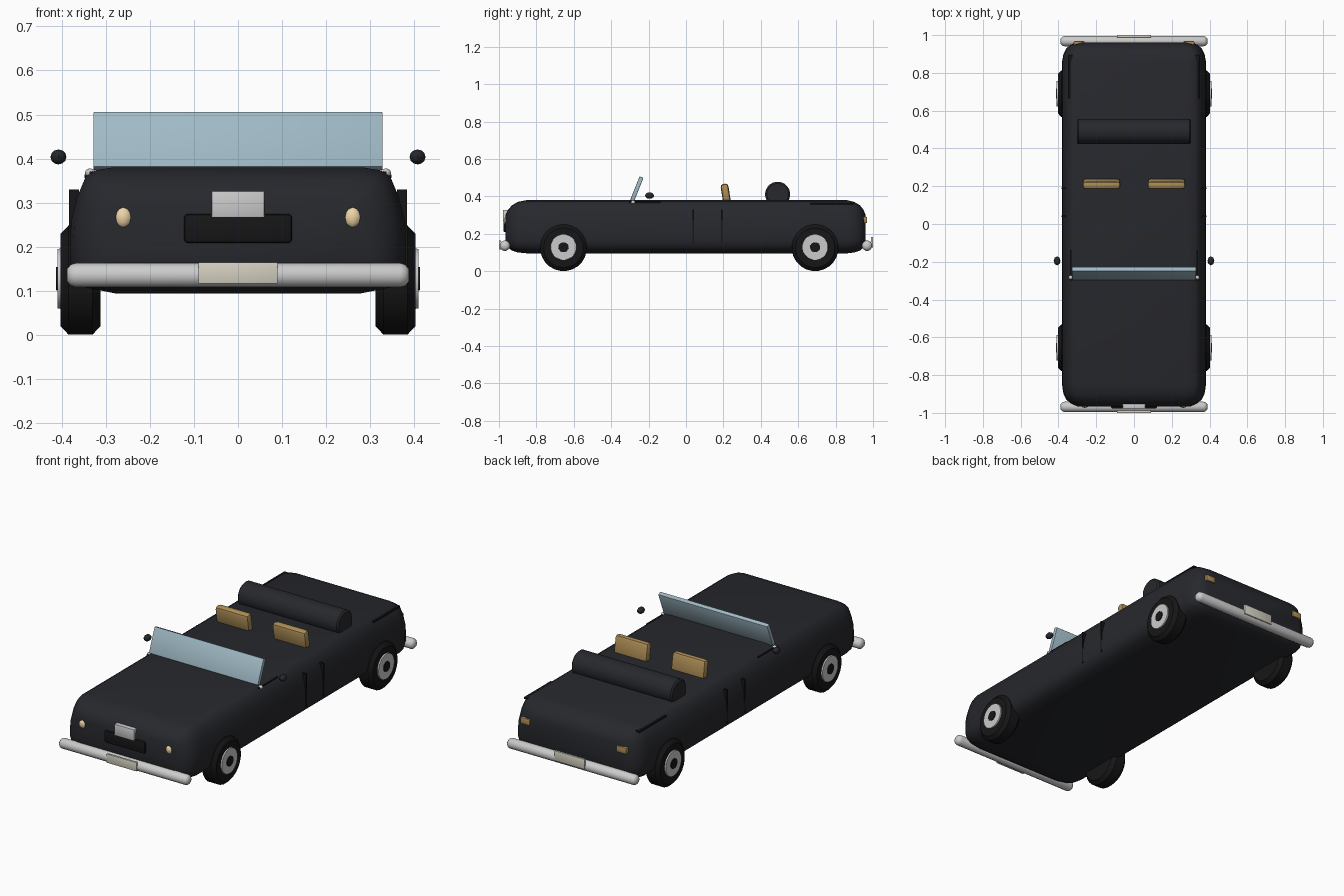
import bpy, bmesh, math
from mathutils import Vector

if "Cube" in bpy.data.objects:
    bpy.data.objects.remove(bpy.data.objects["Cube"])

def mat(name, r, g, b, a=1):
    m = bpy.data.materials.new(name)
    m.diffuse_color = (r, g, b, a)
    m.use_nodes = True
    m.node_tree.nodes["Principled BSDF"].inputs["Base Color"].default_value = m.diffuse_color
    return m

PAINT = mat("paint", .02, .021, .026)
RUBBER = mat("rubber", .008, .008, .009)
CHROME = mat("chrome", .75, .75, .77)
GLASS = mat("glass", .35, .49, .56, .85)
TAN = mat("tan", .42, .27, .09)
LAMP = mat("lamp", .85, .66, .38)
PLATE = mat("plate", .66, .63, .53)

def finish(bm, name, m, angle=40):
    bmesh.ops.recalc_face_normals(bm, faces=bm.faces)
    me = bpy.data.meshes.new(name)
    bm.to_mesh(me)
    bm.free()
    ob = bpy.data.objects.new(name, me)
    bpy.context.collection.objects.link(ob)
    me.materials.append(m)
    bpy.ops.object.select_all(action='DESELECT')
    ob.select_set(True)
    bpy.context.view_layer.objects.active = ob
    bpy.ops.object.shade_smooth_by_angle(angle=math.radians(angle))
    return ob

def loft(rings, name, m, angle=40):
    bm = bmesh.new()
    vs = [[bm.verts.new(p) for p in r] for r in rings]
    n = len(vs[0])
    for a, b in zip(vs, vs[1:]):
        for i in range(n):
            j = (i + 1) % n
            bm.faces.new((a[i], a[j], b[j], b[i]))
    bm.faces.new(vs[0])
    bm.faces.new(vs[-1])
    return finish(bm, name, m, angle)

def lathe_x(name, profile, y, z, m, n=24, angle=40):
    """Turn (x, radius) points around an axis parallel to x."""
    rings = [[(x, y + r * math.cos(2 * math.pi * (i + .5) / n),
               z + r * math.sin(2 * math.pi * (i + .5) / n)) for i in range(n)]
             for x, r in profile]
    return loft(rings, name, m, angle)

def box(name, loc, size, m, bevel=0.0, tilt=0.0, segments=2):
    bm = bmesh.new()
    bmesh.ops.create_cube(bm, size=1)
    bmesh.ops.scale(bm, vec=Vector(size), verts=bm.verts)
    if bevel:
        bmesh.ops.bevel(bm, geom=bm.edges[:], offset=bevel, segments=segments,
                        profile=.5, affect='EDGES')
    ob = finish(bm, name, m)
    ob.location = loc
    ob.rotation_euler.x = tilt
    return ob

def ball(name, loc, size, m, u=8, v=6):
    bm = bmesh.new()
    bmesh.ops.create_uvsphere(bm, u_segments=u, v_segments=v, radius=1)
    bmesh.ops.scale(bm, vec=Vector(size), verts=bm.verts)
    ob = finish(bm, name, m, 50)
    ob.location = loc
    return ob

# Body: one cross-section lofted along the length, shrinking at both ends
half = [(.285, .38), (.322, .374), (.345, .36), (.365, .312), (.378, .26), (.381, .21),
        (.381, .16), (.372, .13), (.345, .108), (.28, .095)]
section = half + [(-x, z) for x, z in reversed(half)]
# y, width scale, bottom z, top z
stations = [(-.965, .79, .15, .30), (-.952, .87, .125, .328), (-.93, .94, .11, .352),
            (-.90, .98, .10, .37), (-.85, 1, .095, .38), (.86, 1, .095, .38),
            (.90, .98, .10, .37), (.93, .94, .11, .352), (.949, .88, .125, .328),
            (.96, .81, .15, .30)]
loft([[(x * s, y, lo + (z - .095) / .285 * (hi - lo)) for x, z in section]
      for y, s, lo, hi in stations], "body", PAINT, 50)

# Wheels
for s, side in ((-1, "left"), (1, "right")):
    for y, end in ((-.655, "front"), (.69, "rear")):
        tag = f"{end}_{side}"
        lathe_x("tyre_" + tag, [(s * x, r) for x, r in
                ((.312, .106), (.33, .125), (.384, .125), (.402, .106))], y, .125, RUBBER)
        lathe_x("hubcap_" + tag, [(s * x, r) for x, r in ((.395, .07), (.409, .068))],
                y, .128, CHROME)
        lathe_x("hub_centre_" + tag, [(s * x, r) for x, r in ((.40, .028), (.413, .027))],
                y, .128, RUBBER, 12)

# Bumpers and plates
for y, s, end in ((-.968, -1, "front"), (.968, 1, "rear")):
    prof = [(-.388, .014), (-.379, .025), (-.368, .028), (.368, .028), (.379, .025), (.388, .014)]
    lathe_x(end + "_bumper", prof, y, .136, CHROME, 12, 50)
box("front_plate", (0, -.994, .141), (.18, .012, .048), PLATE, .002)
box("rear_plate", (0, .994, .155), (.18, .012, .055), PLATE, .002)

# Grille and the panel above it
box("grille", (0, -.965, .242), (.244, .022, .066), RUBBER, .008)
box("grille_panel", (0, -.965, .297), (.12, .026, .06), CHROME, .003)

# Windscreen
box("windscreen", (0, -.263, .44), (.656, .022, .135), GLASS, .003, -math.atan2(.05, .125))

# Folded roof
lathe_x("folded_roof", [(-.303, .058), (-.295, .067), (.295, .067), (.303, .058)],
        .49, .411, PAINT, 24)

# Paired parts
for s, side in ((-1, "left"), (1, "right")):
    ball("headlight_" + side, (s * .26, -.958, .267), (.021, .016, .025), LAMP)
    ball("mirror_" + side, (s * .407, -.195, .404), (.018, .024, .017), PAINT)
    ball("windscreen_bracket_" + side, (s * .335, -.283, .368), (.012, .012, .01), CHROME)
    box("tail_light_" + side, (s * .29, .957, .274), (.058, .022, .034), TAN, .005)
    box("seat_" + side, (s * .172, .212, .415), (.2, .042, .105), TAN, .016, math.radians(9))
    box("cowl_trim_" + side, (s * .333, -.22, .367), (.008, .165, .008), RUBBER)
    box("rear_trim_" + side, (s * .335, .78, .360), (.026, .23, .008), RUBBER)
    for y, n in ((.04, "front"), (.19, "rear")):
        box(f"door_seam_{n}_{side}", (s * .372, y, .24), (.022, .008, .18), RUBBER)
